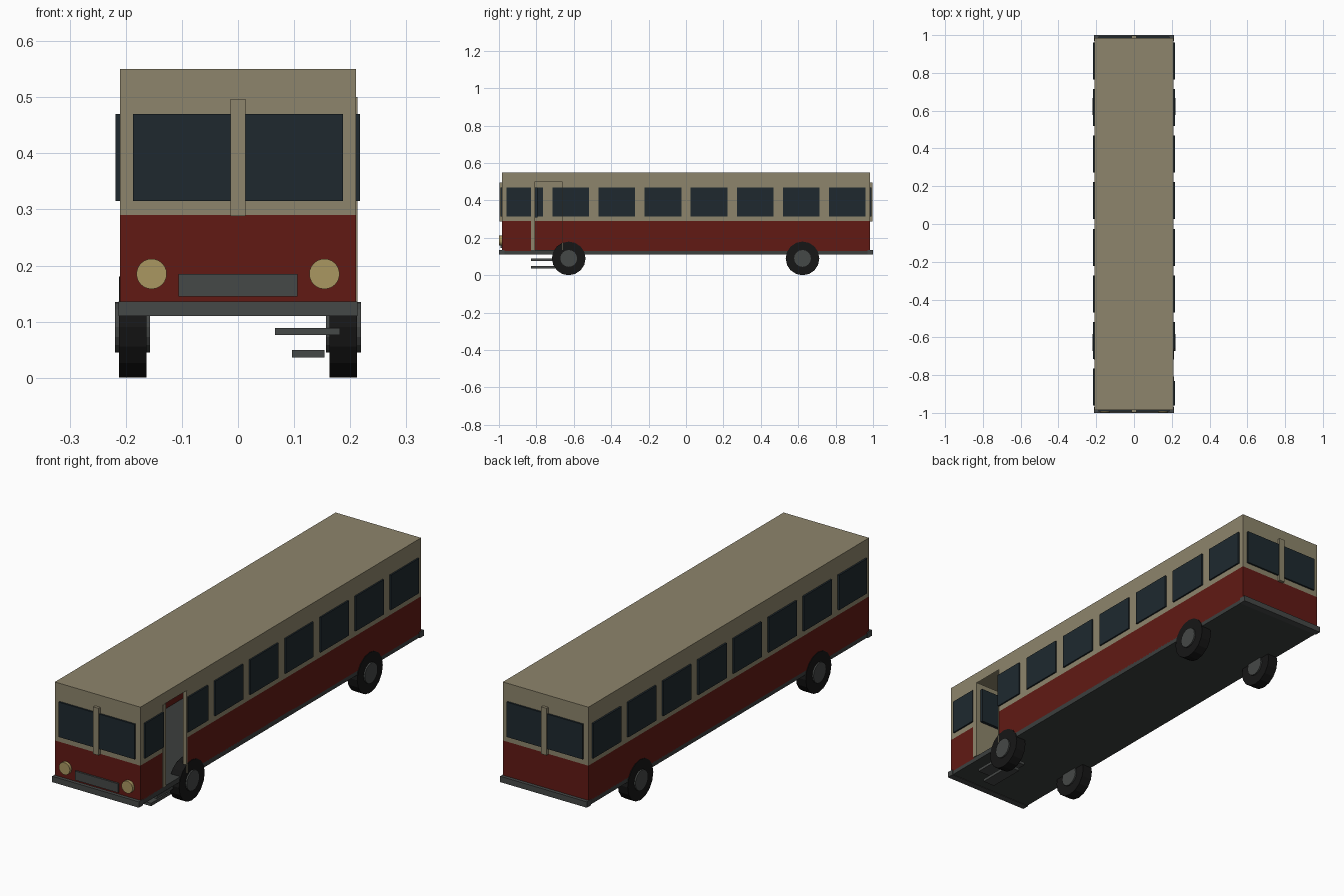
import bpy, bmesh, math

if "Cube" in bpy.data.objects:
    bpy.data.objects.remove(bpy.data.objects["Cube"])

def mat(name, c):
    m = bpy.data.materials.new(name)
    m.diffuse_color = (*c, 1)
    m.use_nodes = True
    m.node_tree.nodes["Principled BSDF"].inputs["Base Color"].default_value = m.diffuse_color
    return m

CREAM = mat("cream", (0.27, 0.235, 0.15))
RED = mat("red", (0.12, 0.01, 0.007))
GLASS = mat("glass", (0.013, 0.022, 0.028))
BLACK = mat("rubber", (0.008, 0.008, 0.008))
STEEL = mat("steel", (0.06, 0.065, 0.063))
FLOOR = mat("floor_grey", (0.045, 0.05, 0.048))
LAMP = mat("lamp", (0.4, 0.31, 0.12))

def finish(name, bm, m):
    me = bpy.data.meshes.new(name)
    bm.to_mesh(me)
    bm.free()
    ob = bpy.data.objects.new(name, me)
    bpy.context.collection.objects.link(ob)
    me.materials.append(m)
    return ob

def box(name, x, y, z, m):
    """Box from (min, max) ranges."""
    bm = bmesh.new()
    bmesh.ops.create_cube(bm, size=1)
    for v in bm.verts:
        v.co = [(r[0] + r[1]) / 2 + c * (r[1] - r[0]) for r, c in zip((x, y, z), v.co)]
    return finish(name, bm, m)

def cyl(name, loc, r, depth, axis, m, n):
    bm = bmesh.new()
    bmesh.ops.create_cone(bm, cap_ends=True, segments=n, radius1=r, radius2=r, depth=depth)
    ob = finish(name, bm, m)
    ob.location = loc
    ob.rotation_euler = (0, math.pi / 2, 0) if axis == 'X' else (math.pi / 2, 0, 0)
    return ob

W, L = 0.21, 0.985
Z0, ZB, ZT = 0.13, 0.29, 0.55
D0, D1, DZ = -0.83, -0.66, 0.5      # doorway

# Hollow body shell: walls are single sheets running round the plan outline
def shell(name, z0, z1, m, roof):
    bm = bmesh.new()
    def wall(a, b, lo, hi):
        bm.faces.new([bm.verts.new(p) for p in
                      ((*a, lo), (*b, lo), (*b, hi), (*a, hi))])
    wall((-W, -L), (W, -L), z0, z1)
    wall((W, -L), (W, D0), z0, z1)
    wall((W, D1), (W, L), z0, z1)
    wall((W, L), (-W, L), z0, z1)
    wall((-W, L), (-W, -L), z0, z1)
    if roof:
        wall((W, D0), (W, D1), DZ, z1)
        bm.faces.new([bm.verts.new(p) for p in
                      ((-W, -L, z1), (W, -L, z1), (W, L, z1), (-W, L, z1))])
    bmesh.ops.remove_doubles(bm, verts=bm.verts, dist=1e-5)
    return finish(name, bm, m)

shell("lower_body", Z0, ZB, RED, False)
shell("upper_body", ZB, ZT, CREAM, True)
box("floor", (-W, W), (-L, L), (0.112, 0.134), FLOOR)

# Side windows, trimmed where the doorway is
for i in range(8):
    c = (i - 3.5) * 0.2465
    a, b = c - 0.098, c + 0.098
    box("left_window", (-0.218, -0.205), (a, b), (0.315, 0.47), GLASS)
    if i == 0:
        b = D0
    if i == 1:
        a = D1
    box("right_window", (0.205, 0.217), (a, b), (0.315, 0.47), GLASS)

# Front and rear glazing, centre pillars and bumpers
for s, end in ((-1, "front"), (1, "rear")):
    def yr(p, q):
        return tuple(sorted((s * p, s * q)))
    for k in (-1, 1):
        box(end + "_window", tuple(sorted((k * 0.01, k * 0.187))),
            yr(0.98, 0.993), (0.315, 0.47), GLASS)
    box(end + "_pillar", (-0.013, 0.013), yr(0.98, 0.998), (0.288, 0.497), CREAM)
    box(end + "_bumper", (-0.213, 0.213), yr(0.97, 1.0), (0.11, 0.136), STEEL)

# Grille and headlights
box("grille", (-0.106, 0.106), (-0.993, -0.98), (0.145, 0.185), STEEL)
for k in (-1, 1):
    cyl("headlight", (k * 0.154, -0.99, 0.185), 0.027, 0.018, 'Y', LAMP, 24)

# Wheels
for k in (-1, 1):
    for y in (-0.627, 0.623):
        cyl("tyre", (k * 0.188, y, 0.09), 0.09, 0.049, 'X', BLACK, 16)
        cyl("hub", (k * 0.188, y, 0.09), 0.045, 0.062, 'X', STEEL, 16)

# Open door leaf folded inwards, with its window, and the doorway edge
box("door_leaf", (0.06, 0.213), (D0, -0.808), (0.135, 0.5), CREAM)
box("door_window", (0.085, 0.19), (-0.835, -0.795), (0.31, 0.47), GLASS)
box("door_post", (0.195, 0.213), (D1 - 0.004, D1), (0.135, 0.5), CREAM)

# Entry steps
box("upper_step", (0.066, 0.182), (D0, D1), (0.076, 0.089), STEEL)
box("lower_step", (0.096, 0.154), (D0, D1), (0.036, 0.049), STEEL)
